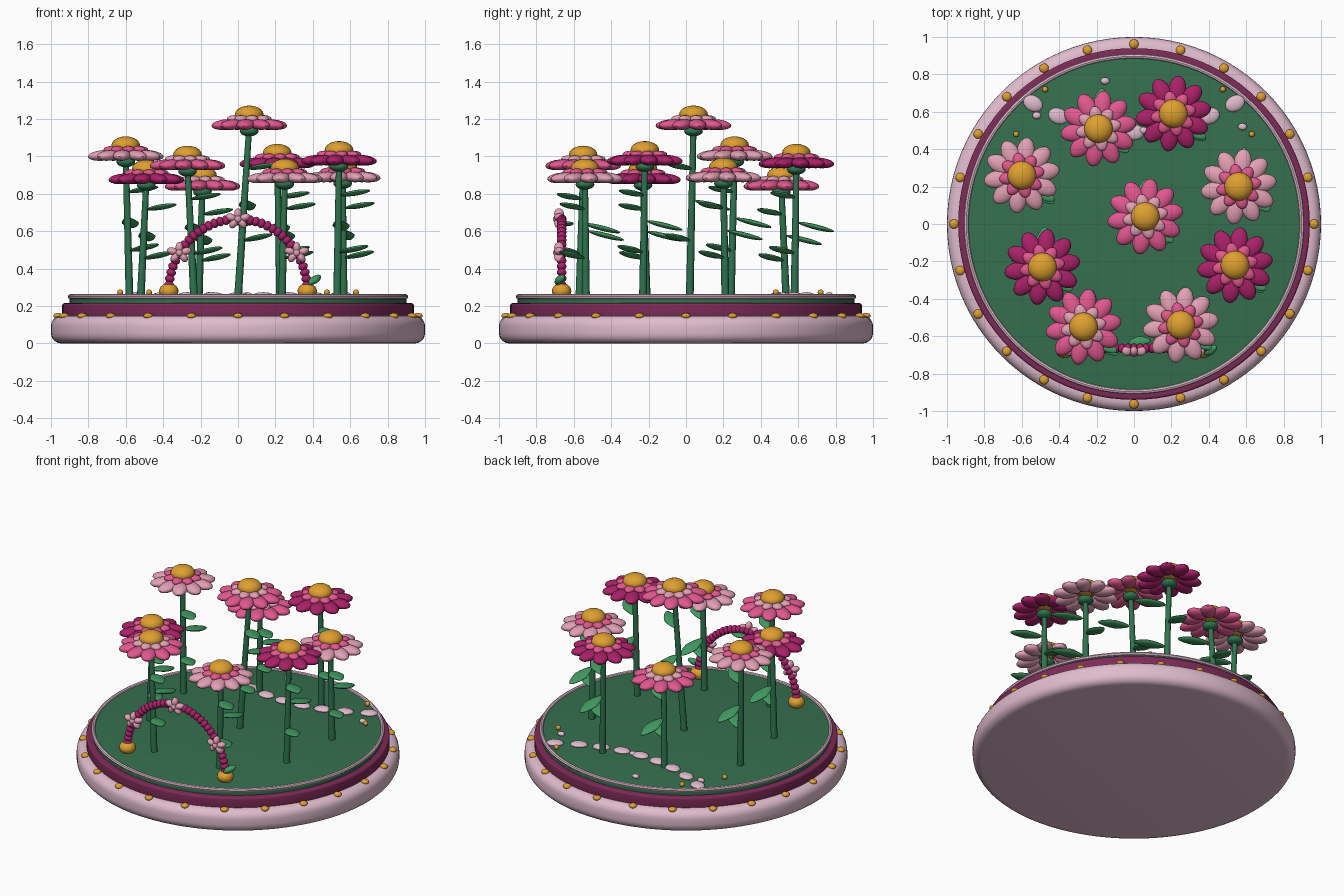
import bpy, bmesh, math
from math import radians, sin, cos, pi
from mathutils import Matrix, Vector

cube = bpy.data.objects.get("Cube")
if cube:
    bpy.data.objects.remove(cube, do_unlink=True)


def material(name, hexcode):
    srgb = [int(hexcode[i:i + 2], 16) / 255 for i in (0, 2, 4)]
    col = [c / 12.92 if c < 0.04 else ((c + 0.055) / 1.055) ** 2.4 for c in srgb] + [1]
    m = bpy.data.materials.new(name)
    m.use_nodes = True
    m.diffuse_color = col
    bsdf = m.node_tree.nodes["Principled BSDF"]
    bsdf.inputs["Base Color"].default_value = col
    bsdf.inputs["Roughness"].default_value = 0.6
    return m


BLUSH = material("blush", "E0BCCD")
PLUM = material("plum", "7E2A57")
GREEN = material("lawn green", "35704F")
STEM = material("stem green", "2F7450")
LEAF = material("leaf green", "429A62")
GOLD = material("gold", "DFA030")
DARK = material("dark magenta", "AA2168")
ROSE = material("rose pink", "E2588F")
PALE = material("pale pink", "E3A0B5")


def finish(bm, name, mat):
    mesh = bpy.data.meshes.new(name)
    bm.to_mesh(mesh)
    bm.free()
    mesh.materials.append(mat)
    obj = bpy.data.objects.new(name, mesh)
    bpy.context.collection.objects.link(obj)
    bpy.ops.object.select_all(action="DESELECT")
    obj.select_set(True)
    bpy.context.view_layer.objects.active = obj
    bpy.ops.object.shade_smooth_by_angle(angle=radians(40))
    return obj


def place(loc, size, az=0.0, tilt=0.0):
    """Placement of an ellipsoid turned about z and raised at its far end."""
    return (Matrix.Translation(loc) @ Matrix.Rotation(az, 4, "Z")
            @ Matrix.Rotation(-tilt, 4, "Y") @ Matrix.Diagonal((*size, 1)))


def blobs(name, mat, placements, taper=0.0):
    """One object of many ellipsoids; taper narrows both ends of each."""
    bm = bmesh.new()
    for m in placements:
        verts = bmesh.ops.create_uvsphere(bm, u_segments=16, v_segments=10, radius=1)["verts"]
        for v in verts:
            v.co.y *= 1 - taper * abs(v.co.x)
            v.co = m @ v.co
    return finish(bm, name, mat)


def lathe(name, mat, profile, steps=96):
    bm = bmesh.new()
    verts = [bm.verts.new((r, 0, z)) for r, z in profile]
    edges = [bm.edges.new(pair) for pair in zip(verts, verts[1:])]
    bmesh.ops.spin(bm, geom=verts + edges, cent=(0, 0, 0), axis=(0, 0, 1),
                   angle=2 * pi, steps=steps)
    bmesh.ops.remove_doubles(bm, verts=bm.verts, dist=1e-4)
    bmesh.ops.recalc_face_normals(bm, faces=bm.faces)
    return finish(bm, name, mat)


def disc(name, mat, radius, z0, z1, bevel, steps=5):
    """Solid round slab with rounded rims."""
    arc = [i * pi / 2 / steps for i in range(steps + 1)]
    low = [(radius - bevel + bevel * sin(a), z0 + bevel - bevel * cos(a)) for a in arc]
    high = [(radius - bevel + bevel * cos(a), z1 - bevel + bevel * sin(a)) for a in arc]
    return lathe(name, mat, [(0, z0)] + low + high + [(0, z1)])


def rod(name, mat, a, b, r0, r1):
    a, b = Vector(a), Vector(b)
    bm = bmesh.new()
    bmesh.ops.create_cone(bm, cap_ends=True, segments=14, radius1=r0, radius2=r1,
                          depth=(b - a).length)
    turn = (b - a).to_track_quat("Z", "Y").to_matrix().to_4x4()
    bm.transform(Matrix.Translation((a + b) / 2) @ turn)
    return finish(bm, name, mat)


# Tiered round base
disc("base_slab", BLUSH, 1.0, 0, 0.148, 0.055)
disc("base_step", PLUM, 0.94, 0.14, 0.215, 0.012)
disc("lawn", GREEN, 0.9, 0.2, 0.252, 0.008)
ring = [i * pi / 4 for i in range(9)]
lathe("lawn_rim", BLUSH, [(0.897 + 0.013 * cos(a), 0.25 + 0.013 * sin(a)) for a in ring])
blobs("base_beads", GOLD, [place((0.962 * cos(a), 0.962 * sin(a), 0.147), (0.025, 0.025, 0.016))
                           for a in (i * pi / 12 for i in range(24))])


# Flowers
def flower(tag, base, head, outer, inner):
    x, y, h = head
    foot = Vector((*base, 0.245))
    top = Vector((x, y, h - 0.01))
    rod("stem_" + tag, STEM, foot, top, 0.021, 0.016)
    blobs("calyx_" + tag, STEM, [place((x, y, h - 0.035), (0.05, 0.05, 0.028))])

    leaves = []
    for t, az, tilt in ((0.33, -40, 10), (0.57, 82, -14), (0.75, -38, 8)):
        az, tilt = radians(az), radians(tilt)
        reach = Vector((cos(az) * cos(tilt), sin(az) * cos(tilt), sin(tilt))) * 0.115
        leaves.append(place(foot.lerp(top, t) + reach, (0.1, 0.047, 0.014), az, tilt))
    blobs("leaves_" + tag, LEAF, leaves, 0.3)

    for part, mat, n, r, dz, size, tilt in (
            ("outer_petals_", outer, 10, 0.127, 0.0, (0.078, 0.048, 0.028), -5),
            ("inner_petals_", inner, 8, 0.07, 0.028, (0.052, 0.034, 0.022), 4)):
        spots = []
        for i in range(n):
            a = 2 * pi * (i + 0.25) / n
            spots.append(place((x + r * cos(a), y + r * sin(a), h + dz), size, a, radians(tilt)))
        blobs(part + tag, mat, spots)
    blobs("flower_centre_" + tag, GOLD, [place((x, y, h + 0.053), (0.077, 0.077, 0.049))])


flower("middle", (0.0, 0.02), (0.06, 0.04, 1.17), ROSE, PALE)
flower("back_right", (-0.21, 0.535), (-0.19, 0.51, 0.845), ROSE, PALE)
flower("back_left", (0.225, 0.58), (0.21, 0.59, 0.965), DARK, ROSE)
flower("right_rear", (-0.58, 0.24), (-0.6, 0.26, 1.005), PALE, ROSE)
flower("left_rear", (0.565, 0.21), (0.56, 0.2, 0.89), PALE, ROSE)
flower("right_front", (-0.52, -0.21), (-0.49, -0.23, 0.88), DARK, ROSE)
flower("left_front", (0.53, -0.23), (0.54, -0.22, 0.98), DARK, ROSE)
flower("front_right", (-0.235, -0.57), (-0.27, -0.55, 0.955), ROSE, PALE)
flower("front_left", (0.235, -0.535), (0.25, -0.54, 0.885), PALE, ROSE)

# Beaded garden arch
ARCH_Y = -0.665


def arch_point(a):
    return Vector((0.37 * cos(a), ARCH_Y, 0.28 + 0.385 * sin(a)))


COUNT = 36
blobs("arch_beads", DARK, [place(arch_point(pi * i / COUNT), (0.021, 0.026, 0.026), 0,
                                 pi * i / COUNT + pi / 2) for i in range(COUNT + 1)])
blobs("arch_feet", GOLD, [place((s * 0.37, ARCH_Y, 0.28), (0.052, 0.052, 0.042)) for s in (-1, 1)])
blossoms, hearts = [], []
for deg in (32, 90, 148):
    p = arch_point(radians(deg))
    for k in range(5):
        a = 2 * pi * k / 5 + pi / 2
        off = Vector((0.038 * cos(a), -0.014, 0.028 * sin(a)))
        blossoms.append(place(p + off, (0.03, 0.026, 0.02), 0, a))
    hearts.append(place(p + Vector((0, -0.032, 0)), (0.018, 0.014, 0.018)))
blobs("arch_blossoms", PALE, blossoms)
blobs("arch_blossom_centres", PALE, hearts)
blobs("arch_leaves", LEAF, [place((0.41, ARCH_Y - 0.01, 0.34), (0.045, 0.025, 0.02), 0.6, 0.5),
                            place((0.03, -0.63, 0.64), (0.06, 0.03, 0.012), 0.1, 0)], 0.3)

# Curved stepping-stone path and scattered pebbles
stones = []
for i in range(-4, 5):
    x = i * 0.135
    stones.append(place((x, 0.49 + 0.53 * x * x, 0.256), (0.055, 0.042, 0.018), math.atan(1.06 * x)))
blobs("path_stones", BLUSH, stones)
blobs("pebbles", BLUSH, [place((x, y, 0.26), (0.024, 0.019, 0.014))
                         for x, y in ((-0.155, 0.765), (-0.52, 0.58), (0.58, 0.52), (0.05, 0.5))])
blobs("gold_buds", GOLD, [place((s * x, y, 0.273), (0.016, 0.016, 0.016))
                          for s in (-1, 1) for x, y in ((0.475, 0.72), (0.63, 0.48))])
